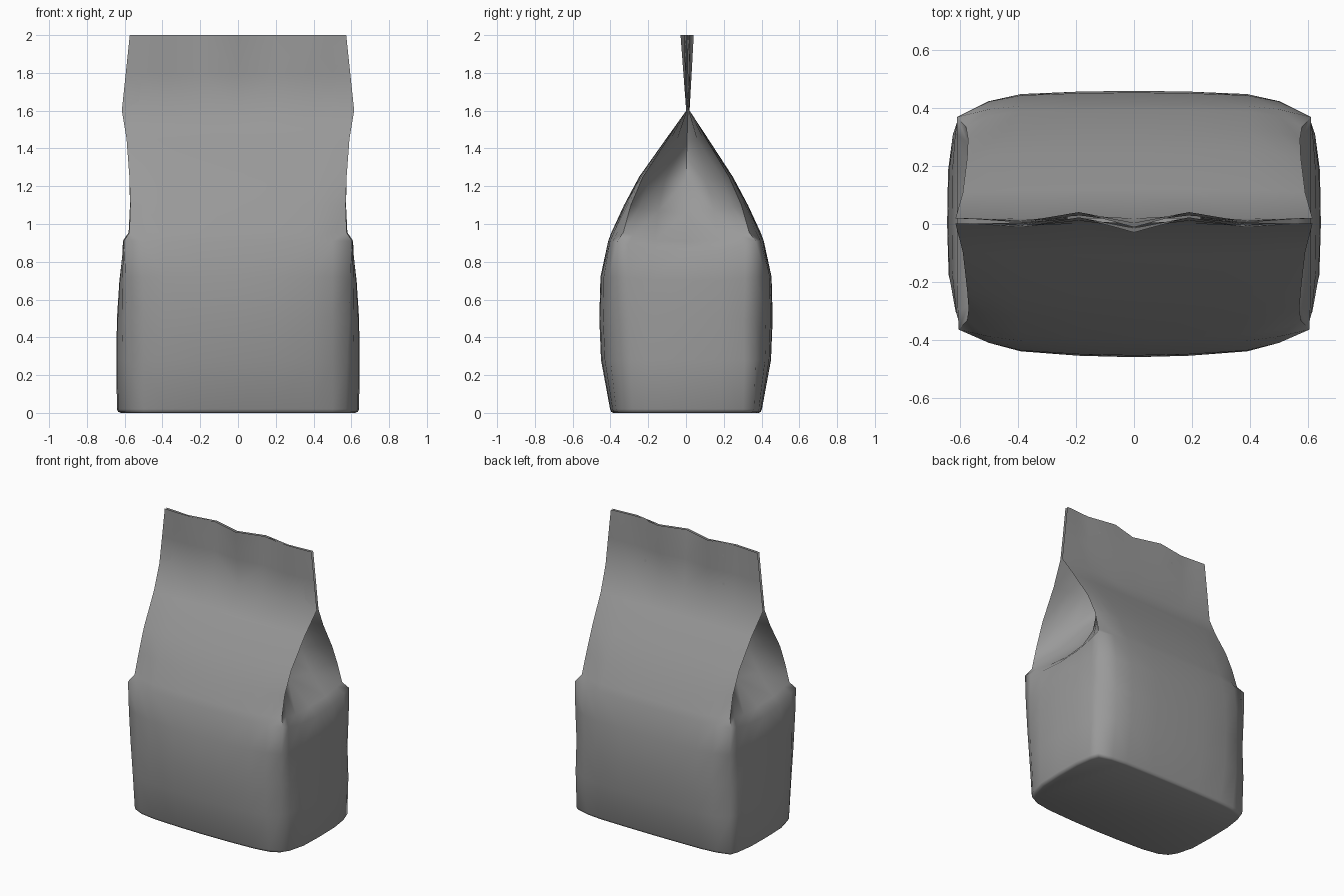
import bpy, bmesh

if "Cube" in bpy.data.objects:
    bpy.data.objects.remove(bpy.data.objects["Cube"])

# Bag sections: height, panel mid depth, panel edge x, panel edge y, side middle x,
# extra corner fullness at the back, sag of the side middle
SECTIONS = [
    (0.00, .385, .556, .325, .620, .025, 0),
    (0.006, .396, .564, .333, .634, .030, 0),
    (0.02, .402, .569, .338, .641, .032, 0),
    (0.28, .450, .578, .350, .644, .026, 0),
    (0.50, .459, .589, .358, .641, .010, 0),
    (0.72, .453, .596, .366, .628, .008, .02),
    (0.91, .412, .604, .364, .610, .006, .06),
    (0.955, .395, .575, .332, .560, .004, .05),
    (1.10, .328, .570, .292, .390, .002, .04),
    (1.25, .248, .575, .228, .290, 0, .02),
    (1.45, .112, .590, .102, .235, 0, 0),
    (1.60, .009, .615, .009, .230, 0, 0),
    (1.80, .009, .594, .009, .230, 0, 0),
    (2.00, .009, .573, .009, .230, 0, 0),
]
WAVE = [(0, -.020), (.19, .032), (.39, -.002), (.62, .014)]


def wave(x):
    """Ripple of the flattened top, symmetric in x."""
    x = abs(x)
    for (a, ya), (b, yb) in zip(WAVE, WAVE[1:]):
        if x <= b:
            return ya + (yb - ya) * (x - a) / (b - a)
    return WAVE[-1][1]


def quarter(z, d, xe, ye, xg, sag, falloff):
    """Panel middle to corner, then along the side panel to its middle."""
    pts = [(x, d - f * (d - ye), z)
           for x, f in zip((0, .19, .39, .50), (0,) + falloff)]
    pts.append((xe, ye, z))
    low = z < .93
    for fy, k, s in ((.84, .5 if low else .32, .3),
                     (.5, .92 if low else .58, .8), (0, 1, 1)):
        pts.append((xe + (xg - xe) * k, ye * fy, z - sag * s))
    return pts


def section(z, d, xe, ye, xg, full, sag):
    """Closed ring: front and back quarters mirrored in x."""
    front = quarter(z, d, xe, ye, xg, sag, (.05, .2, .5))
    back = quarter(z, d, xe + full, ye + full * .7, xg, sag, (.03, .12, .38))
    right = [(x, -y, h) for x, y, h in front] + back[-2::-1]
    ring = right + [(-x, y, h) for x, y, h in right[-2:0:-1]]
    t = min(1, max(0, (z - 1.6) / .4))
    lean = .01 * min(1, max(0, (z - 1.25) / .35)) * (1 - t)
    return [(x, y + wave(x) * t + lean, h) for x, y, h in ring]


# Loft the paper bag, with mirrored diagonals so the thin top never crosses itself
bm = bmesh.new()
rings = [[bm.verts.new(p) for p in section(*s)] for s in SECTIONS]
n = len(rings[0])
for lower, upper in zip(rings, rings[1:]):
    for i in range(n):
        j = (i + 1) % n
        a, b, c, d = lower[i], lower[j], upper[j], upper[i]
        if (i * 4 // n) % 2 == 0:
            bm.faces.new((a, b, c))
            bm.faces.new((a, c, d))
        else:
            bm.faces.new((a, b, d))
            bm.faces.new((b, c, d))
bm.faces.new(rings[0][::-1])
bmesh.ops.recalc_face_normals(bm, faces=bm.faces[:])

mesh = bpy.data.meshes.new("paper_bag")
bm.to_mesh(mesh)
bm.free()
bag = bpy.data.objects.new("paper_bag", mesh)
bpy.context.collection.objects.link(bag)

# Mid grey paper
paper = bpy.data.materials.new("grey_paper")
paper.diffuse_color = (.32, .32, .32, 1)
paper.use_nodes = True
paper.node_tree.nodes["Principled BSDF"].inputs["Base Color"].default_value = paper.diffuse_color
mesh.materials.append(paper)

bpy.context.view_layer.objects.active = bag
bag.select_set(True)
bpy.ops.object.shade_smooth_by_angle(angle=1.25)
